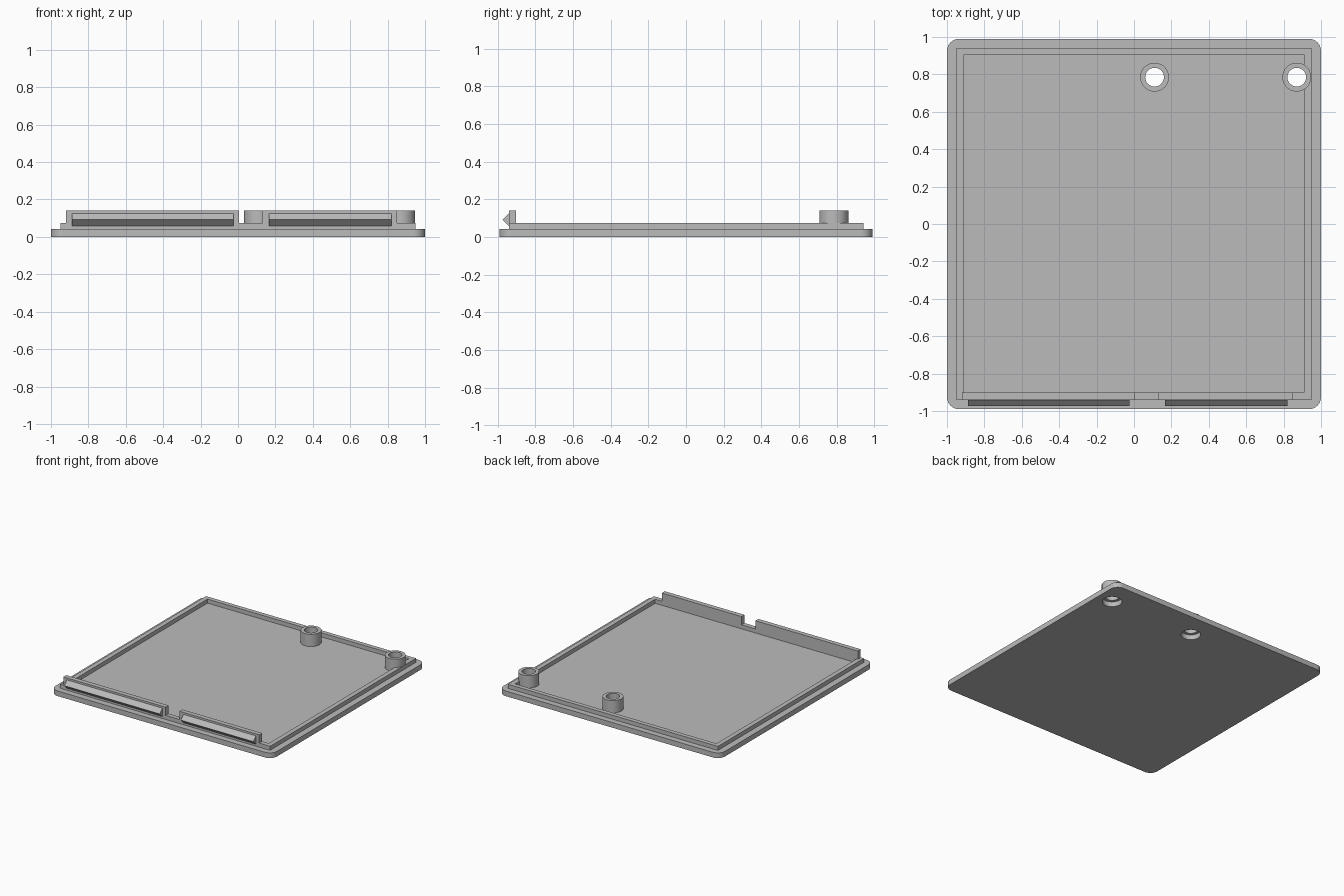
import bpy, bmesh, math

if "Cube" in bpy.data.objects:
    bpy.data.objects.remove(bpy.data.objects["Cube"])

grey = bpy.data.materials.new("grey plastic")
grey.diffuse_color = (0.5, 0.5, 0.5, 1)
grey.use_nodes = True
grey.node_tree.nodes["Principled BSDF"].inputs["Base Color"].default_value = grey.diffuse_color


def finish(name, bm):
    bmesh.ops.recalc_face_normals(bm, faces=bm.faces)
    me = bpy.data.meshes.new(name)
    bm.to_mesh(me)
    bm.free()
    me.materials.append(grey)
    ob = bpy.data.objects.new(name, me)
    bpy.context.collection.objects.link(ob)
    return ob


def prism(name, profile, offset):
    """Extrude a closed 3D outline along an offset vector."""
    bm = bmesh.new()
    face = bm.faces.new([bm.verts.new(p) for p in profile])
    side = bmesh.ops.extrude_face_region(bm, geom=[face])["geom"]
    bmesh.ops.translate(bm, vec=offset, verts=[v for v in side if isinstance(v, bmesh.types.BMVert)])
    return finish(name, bm)


def box(name, x0, x1, y0, y1, z0, z1):
    return prism(name, [(x0, y0, z0), (x1, y0, z0), (x1, y1, z0), (x0, y1, z0)], (0, 0, z1 - z0))


def cylinder(name, x, y, r, z0, z1):
    pts = [(x + r * math.cos(a), y + r * math.sin(a), z0)
           for a in (2 * math.pi * i / 48 for i in range(48))]
    return prism(name, pts, (0, 0, z1 - z0))


def boolean(ob, other, op):
    m = ob.modifiers.new(op.lower(), 'BOOLEAN')
    m.operation, m.object, m.solver = op, other, 'EXACT'
    bpy.context.view_layer.objects.active = ob
    bpy.ops.object.modifier_apply(modifier=m.name)
    bpy.data.objects.remove(other)


# Base plate with rounded corners
W, D, R, PLATE, RIM, TOP = 1.0, 0.99, 0.065, 0.042, 0.075, 0.142
outline = []
for k, (sx, sy) in enumerate([(1, 1), (-1, 1), (-1, -1), (1, -1)]):
    for i in range(9):
        a = math.pi / 2 * (k + i / 8)
        outline.append((sx * (W - R) + R * math.cos(a), sy * (D - R) + R * math.sin(a), 0))
lid = prism("lid", outline, (0, 0, PLATE))

# Raised rim
rim = box("rim", -0.948, 0.948, -0.94, 0.942, 0.02, RIM)
boolean(rim, box("rim_cutter", -0.91, 0.91, -0.902, 0.906, 0, 0.2), 'DIFFERENCE')
boolean(lid, rim, 'UNION')

# Screw posts, with through holes and counterbores underneath
posts = [(0.11, 0.785), (0.87, 0.785)]
for x, y in posts:
    boolean(lid, cylinder("post", x, y, 0.077, 0.02, TOP), 'UNION')
for x, y in posts:
    boolean(lid, cylinder("hole_cutter", x, y, 0.05, -0.1, 0.3), 'DIFFERENCE')
    boolean(lid, cylinder("bore_cutter", x, y, 0.073, -0.1, 0.04), 'DIFFERENCE')

# Front snap tabs with wedge-shaped catches
for x0, x1, c0, c1 in [(-0.92, 0.005, -0.888, -0.025), (0.13, 0.85, 0.165, 0.82)]:
    boolean(lid, box("tab", x0, x1, -0.94, -0.902, 0.03, TOP), 'UNION')
    wedge = [(c0, -0.93, 0.058), (c0, -0.94, 0.058), (c0, -0.974, 0.092),
             (c0, -0.94, 0.126), (c0, -0.93, 0.126)]
    boolean(lid, prism("catch", wedge, (c1 - c0, 0, 0)), 'UNION')

bpy.ops.object.select_all(action='DESELECT')
lid.select_set(True)
bpy.context.view_layer.objects.active = lid
bpy.ops.object.shade_smooth_by_angle(angle=math.radians(30))
